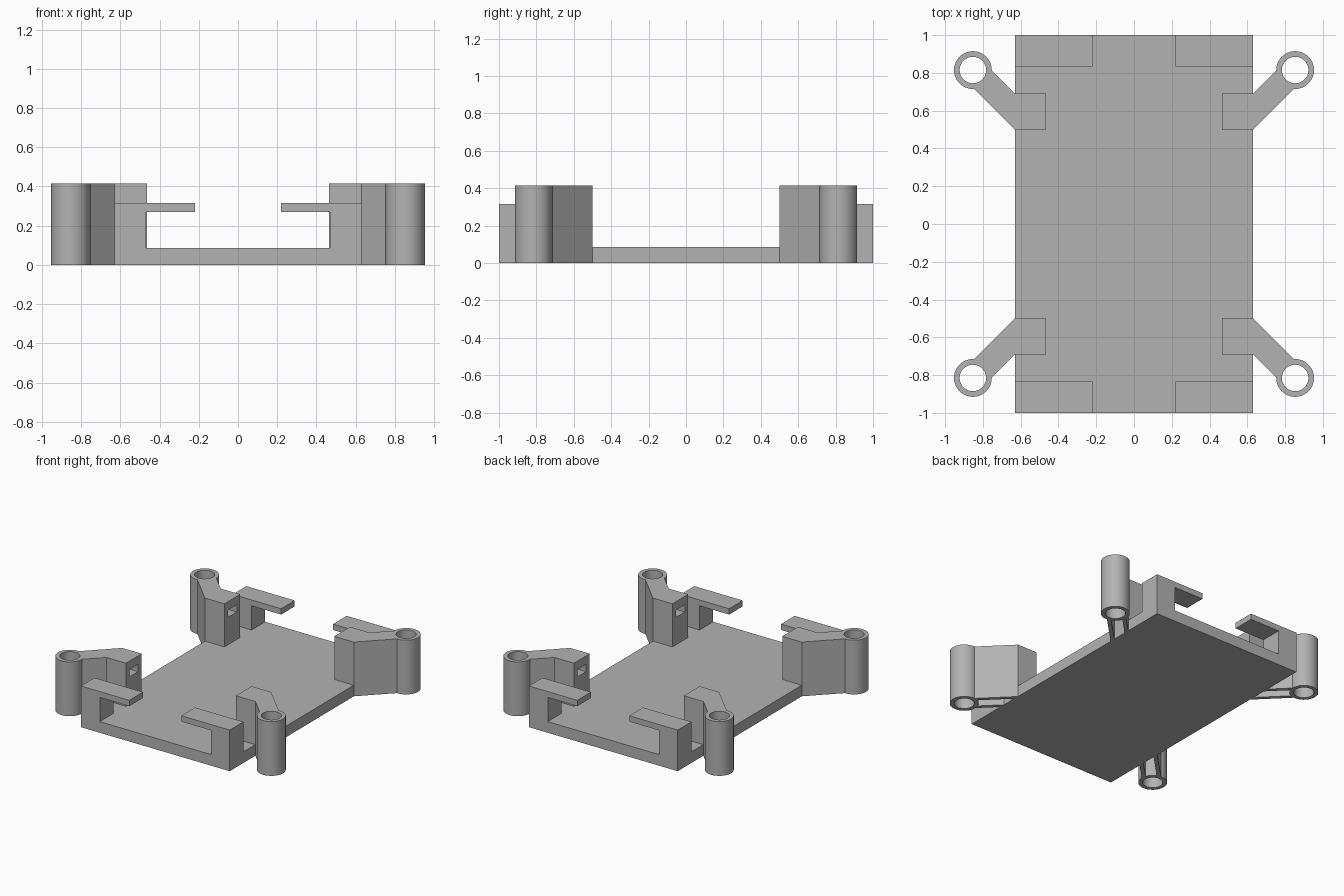
import bpy, bmesh
from math import cos, sin, radians, tau

if "Cube" in bpy.data.objects:
    bpy.data.objects.remove(bpy.data.objects["Cube"])

grey = bpy.data.materials.new("plain_grey")
grey.use_nodes = True
grey.diffuse_color = (0.45, 0.45, 0.45, 1)
grey.node_tree.nodes["Principled BSDF"].inputs["Base Color"].default_value = (0.45, 0.45, 0.45, 1)

HALF_W, PLATE_TOP, TOP = 0.63, 0.085, 0.415
TUBE_X, TUBE_Y, OUTER, INNER = 0.853, 0.815, 0.1, 0.07


def make_object(name, bm):
    bmesh.ops.recalc_face_normals(bm, faces=bm.faces)
    mesh = bpy.data.meshes.new(name)
    bm.to_mesh(mesh)
    bm.free()
    mesh.materials.append(grey)
    obj = bpy.data.objects.new(name, mesh)
    bpy.context.collection.objects.link(obj)
    return obj


def prism(name, profile, low, high, axis="z"):
    """Extrude a 2D profile: (x, y) along z, or (x, z) along y."""
    bm = bmesh.new()
    place = (lambda a, b: (a, b, low)) if axis == "z" else (lambda a, b: (a, low, b))
    face = bm.faces.new([bm.verts.new(place(a, b)) for a, b in profile])
    out = bmesh.ops.extrude_face_region(bm, geom=[face])
    verts = [v for v in out["geom"] if isinstance(v, bmesh.types.BMVert)]
    step = high - low
    bmesh.ops.translate(bm, verts=verts, vec=(0, 0, step) if axis == "z" else (0, step, 0))
    return make_object(name, bm)


def rect(x0, x1, y0, y1):
    return [(x0, y0), (x1, y0), (x1, y1), (x0, y1)]


def cut(obj, cutter):
    mod = obj.modifiers.new("cut", "BOOLEAN")
    mod.operation, mod.solver, mod.object = "DIFFERENCE", "EXACT", cutter
    cutter.hide_render = True
    cutter.hide_set(True)


def four_corners(obj):
    mod = obj.modifiers.new("mirror", "MIRROR")
    mod.use_axis = (True, True, False)
    mod.use_mirror_merge = False


# Base plate
prism("base_plate", rect(-HALF_W, HALF_W, -1, 1), 0, PLATE_TOP)

# Corner clips: post with an inward tongue
clip_profile = [(0.47, 0), (HALF_W, 0), (HALF_W, 0.315), (0.22, 0.315), (0.22, 0.27), (0.47, 0.27)]
four_corners(prism("corner_clips", clip_profile, 0.835, 1, "y"))

# Mounting arms: block on the plate and a diagonal arm that ends in the tube wall
arc = [(TUBE_X + 0.09 * cos(radians(a)), TUBE_Y + 0.09 * sin(radians(a)))
       for a in range(270, 179, -15)]
arm_profile = [(0.465, 0.5), (HALF_W, 0.5), (0.845, 0.715)] + arc + [
    (0.755, TUBE_Y), (HALF_W, 0.69), (0.465, 0.69)]
arms = prism("mounting_arms", arm_profile, 0, TOP)

# Hollow channel under the diagonal arm, with a cable slot through the block
channel = prism("channel_cutter", [(HALF_W, 0.54), (0.88, 0.79), (0.88, 0.9), (HALF_W, 0.65)], -0.1, 0.35)
slot = prism("slot_cutter", rect(0.4, 0.66, 0.545, 0.65), 0.295, 0.35)
cut(arms, channel)
cut(arms, slot)
four_corners(arms)

# Screw tubes: open rings
bm = bmesh.new()
count = 48
rings = [[bm.verts.new((TUBE_X + r * cos(tau * i / count), TUBE_Y + r * sin(tau * i / count), z))
          for i in range(count)]
         for r, z in ((OUTER, 0), (OUTER, TOP), (INNER, TOP), (INNER, 0))]
for k, ring in enumerate(rings):
    nxt = rings[(k + 1) % len(rings)]
    for i in range(count):
        j = (i + 1) % count
        bm.faces.new((ring[i], ring[j], nxt[j], nxt[i]))
tubes = make_object("screw_tubes", bm)
bpy.ops.object.select_all(action="DESELECT")
tubes.select_set(True)
bpy.context.view_layer.objects.active = tubes
bpy.ops.object.shade_smooth_by_angle(angle=radians(30))
four_corners(tubes)
